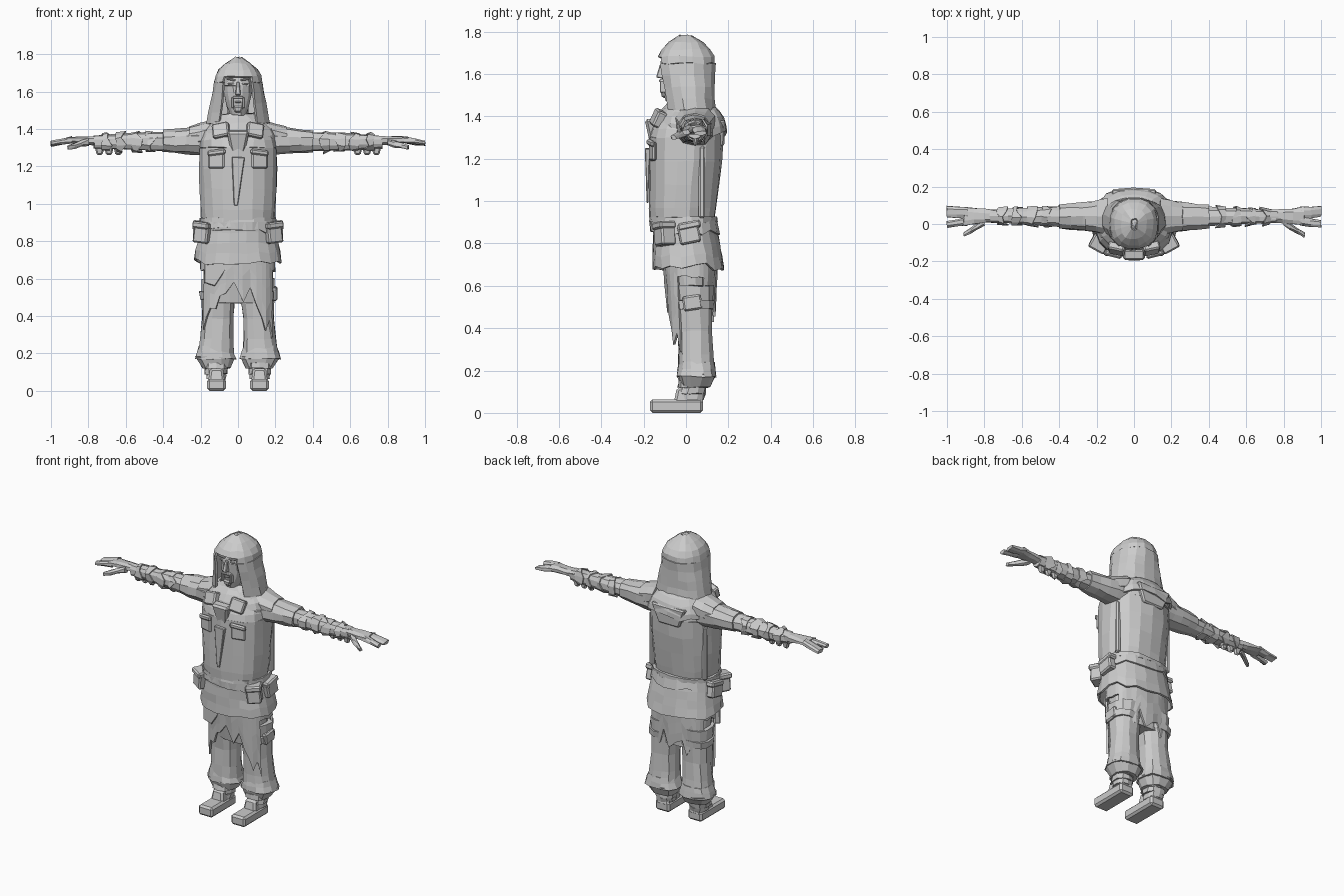
import bpy, bmesh, math, random
from mathutils import Matrix, Euler, Vector

random.seed(4)
if "Cube" in bpy.data.objects:
    bpy.data.objects.remove(bpy.data.objects["Cube"])

shade = (.6, .6, .6, 1)
grey = bpy.data.materials.new("plain_grey")
grey.use_nodes = True
grey.diffuse_color = shade
grey.node_tree.nodes["Principled BSDF"].inputs["Base Color"].default_value = shade


def finish(name, bm, thick=0, bevel=0):
    bmesh.ops.recalc_face_normals(bm, faces=bm.faces)
    mesh = bpy.data.meshes.new(name)
    bm.to_mesh(mesh)
    bm.free()
    mesh.materials.append(grey)
    part = bpy.data.objects.new(name, mesh)
    bpy.context.collection.objects.link(part)
    if thick:
        part.modifiers.new("thickness", 'SOLIDIFY').thickness = thick
    if bevel:
        edges = part.modifiers.new("edges", 'BEVEL')
        edges.width = bevel
        edges.segments = 1


def limb(name, start, end, low, high, side=1, sides=12, steps=4, bulge=0, curve=1,
         jitter=.004, hem=None, thick=0, opening=None):
    """Tapered tube along x or z; a hem rule lifts each column of an open cloth."""
    start, end, low, high = map(Vector, (start, end, low, high))
    run = end - start
    along_x = abs(run.x) > abs(run.z)
    angles = [(i + .5) * math.tau / sides for i in range(sides)]
    lifts = [hem(math.cos(a)) if hem else 0 for a in angles]
    bm = bmesh.new()
    rings = []
    for k in range(steps + 1):
        t = k / steps
        centre = start.lerp(end, t)
        radius = low.lerp(high, t ** curve) * (1 + bulge * math.sin(math.pi * t))
        ring = []
        for angle, lift in zip(angles, lifts):
            c, s = math.cos(angle), math.sin(angle)
            # Slightly squared cross-section
            a = radius.x * math.copysign(abs(c) ** .85, c)
            b = radius.y * math.copysign(abs(s) ** .85, s)
            point = centre + (Vector((0, a, b)) if along_x else Vector((a, b, 0)))
            point += run.normalized() * lift * (1 - t)
            point += Vector(random.uniform(-jitter, jitter) for _ in point)
            point.x *= side
            ring.append(bm.verts.new(point))
        rings.append(ring)
    for near, far in zip(rings, rings[1:]):
        for i in range(sides):
            bm.faces.new((near[i - 1], near[i], far[i], far[i - 1]))
    if not thick:
        bm.faces.new(rings[0])
        bm.faces.new(rings[-1])
    if opening:
        gone = [f for f in bm.faces if opening(f.calc_center_median())]
        bmesh.ops.delete(bm, geom=gone, context='FACES')
    finish(name, bm, thick)


def block(name, place, size, side=1, taper=1, turn=(0, 0, 0), bevel=.008):
    """Bevelled box; taper scales its lower end."""
    bm = bmesh.new()
    bmesh.ops.create_cube(bm, size=1)
    for v in bm.verts:
        if v.co.z < 0:
            v.co.x *= taper
            v.co.y *= taper
    spin = Euler((turn[0], turn[1] * side, turn[2] * side)).to_matrix().to_4x4()
    spot = Matrix.Translation((place[0] * side, place[1], place[2]))
    bm.transform(spot @ spin @ Matrix.Diagonal((*size, 1)))
    finish(name, bm, bevel=bevel)


def ragged(c):
    return random.uniform(0, .04)


def shredded(c):
    # Longest near the outer sides, shortest in the middle
    return .24 * (1 - abs(c)) + random.uniform(0, .17)


def face_gap(c):
    return c.y < -.05 and abs(c.x) < .075 and c.z < 1.69


# Coat body, skirt and belt
limb("coat_body", (0, -.02, .86), (0, 0, 1.3), (.19, .15), (.21, .175), sides=18, bulge=.03)
limb("coat_chest", (0, 0, 1.3), (0, .02, 1.46), (.21, .175), (.1, .1), sides=18, curve=2)
limb("coat_skirt", (0, .015, .67), (0, -.01, .9), (.235, .17), (.2, .15),
     sides=20, hem=ragged, thick=.012)
limb("torn_coat_hem", (0, -.005, .84), (0, -.01, .91), (.215, .165), (.205, .16),
     sides=20, steps=1, hem=ragged, thick=.01)
limb("belt", (0, -.01, .9), (0, -.01, .925), (.208, .162), (.206, .162), sides=18, steps=1)

# Hips and the torn cloth hanging over the legs
limb("hips", (0, .03, .47), (0, 0, .85), (.17, .09), (.185, .13), sides=16)
limb("torn_overcloth", (0, .027, .23), (0, .02, .76), (.2, .115), (.2, .13), sides=36,
     hem=shredded, thick=.012, opening=lambda c: abs(c.x) > .185 and c.z < .68)

# Shoulder cape, collar and back yoke
limb("shoulder_cape", (0, .025, 1.3), (0, .02, 1.465), (.21, .17), (.11, .1),
     sides=18, curve=2, bulge=.04, jitter=.006, hem=ragged, thick=.012)
limb("collar", (0, .01, 1.38), (0, .01, 1.48), (.165, .13), (.09, .085),
     sides=14, curve=2, jitter=.008)
block("back_yoke", (0, .168, 1.32), (.24, .04, .12), taper=.6)

# Head and hood
limb("neck", (0, 0, 1.38), (0, -.01, 1.52), (.06, .06), (.055, .065), steps=1)
limb("jaw", (0, -.04, 1.475), (0, -.02, 1.63), (.04, .055), (.08, .095), curve=.6)
limb("forehead", (0, -.02, 1.63), (0, 0, 1.75), (.08, .095), (.03, .05), curve=3)
limb("hood_drape", (0, .02, 1.43), (0, 0, 1.65), (.17, .12), (.13, .14),
     sides=16, thick=.014, opening=face_gap)
limb("hood_crown", (0, 0, 1.65), (0, 0, 1.783), (.13, .14), (.02, .03),
     sides=16, curve=2.2, thick=.014, opening=face_gap)
limb("hood_tip", (0, 0, 1.765), (0, 0, 1.783), (.03, .04), (.01, .01), steps=1, sides=8)

# Face
block("nose", (0, -.115, 1.615), (.016, .024, .07), taper=1.8, turn=(-.15, 0, 0), bevel=.004)
block("moustache", (0, -.11, 1.57), (.05, .03, .014), taper=1.3, bevel=.004)
block("chin_beard", (0, -.1, 1.505), (.055, .04, .035), taper=.7)
block("lower_lip", (0, -.108, 1.545), (.03, .02, .01), bevel=.003)
for s in (1, -1):
    block("beard_side", (.03, -.108, 1.54), (.014, .03, .055), s, bevel=.003)
    block("brow", (.038, -.108, 1.665), (.05, .02, .01), s, turn=(0, -.15, 0), bevel=.003)
    block("eye", (.038, -.108, 1.643), (.034, .009, .008), s, bevel=.002)

# Scarf
block("scarf_knot", (0, -.155, 1.3), (.12, .06, .18), taper=.4, turn=(.12, 0, 0), bevel=.012)
block("scarf_tail", (-.005, -.182, 1.12), (.07, .025, .26), taper=.3, turn=(0, .05, 0))

for s in (1, -1):
    # Chest pieces
    block("lapel", (.09, -.13, 1.39), (.09, .05, .08), s, turn=(-.4, .2, .2))
    block("chest_pocket", (.115, -.157, 1.235), (.09, .02, .09), s, turn=(0, 0, .25))
    block("pocket_flap", (.115, -.166, 1.275), (.1, .02, .03), s, turn=(0, .12, .25))
    block("side_strap", (.185, .075, 1.09), (.03, .03, .34), s)

    # Belt pouches with their flaps
    tilt, lean = (0, -.12, .5), (.2, -.05, 0)
    block("front_pouch", (.185, -.1, .84), (.085, .075, .1), s, turn=tilt)
    block("front_pouch_flap", (.185, -.105, .885), (.095, .085, .035), s, turn=tilt)
    block("side_pouch", (.215, .015, .845), (.05, .1, .09), s, turn=lean)
    block("side_pouch_flap", (.215, .015, .885), (.055, .11, .035), s, turn=lean)

    # Sleeves, wraps and torn cuff
    limb("shoulder_pad", (.14, .04, 1.38), (.26, .04, 1.35), (.1, .065), (.075, .065), s, 10, 2)
    limb("upper_sleeve", (.15, .04, 1.335), (.4, .04, 1.335), (.09, .08), (.065, .058), s, 10)
    limb("lower_sleeve", (.38, .04, 1.333), (.77, .04, 1.33), (.055, .053), (.036, .036), s, 10)
    for k in range(4):
        x, r = .43 + k * .08, .06 - k * .003
        limb("sleeve_wrap", (x, .04, 1.33), (x + .06, .04, 1.33), (r, r), (r - .005, r - .005),
             s, 10, 1, jitter=.006, hem=ragged, thick=.007)
    for k in range(3):
        block("torn_cuff", (.64 + k * .05, .045, 1.29), (.06, .035, .06), s, .5)

    # Hand
    limb("palm", (.74, .042, 1.337), (.91, .042, 1.342), (.032, .028), (.053, .017), s, 8, 3)
    limb("front_fingers", (.89, .015, 1.342), (1, 0, 1.325), (.025, .018), (.019, .013), s, 8, 2)
    limb("back_fingers", (.89, .06, 1.342), (1, .066, 1.32), (.034, .018), (.031, .013), s, 8, 2)
    limb("thumb", (.8, .01, 1.33), (.91, -.058, 1.3), (.022, .02), (.012, .012), s, 8, 3)

    # Trouser leg with flared cuff
    limb("trouser_leg", (.12, .05, .17), (.1, .035, .6), (.1, .09), (.1, .1), s, bulge=-.15)
    limb("trouser_flare", (.115, .045, .12), (.12, .05, .18), (.075, .07), (.11, .093), s, steps=1)
    limb("trouser_cuff", (.12, .05, .17), (.12, .05, .24), (.113, .096), (.09, .085), s, steps=2)
    limb("knee_wrap", (.11, .04, .49), (.11, .04, .53), (.096, .09), (.1, .095), s, steps=1)

    # Ankle wraps and boot
    for k in range(3):
        z, r = .06 + k * .03, .055 + k * .007
        limb("ankle_wrap", (.117, .03, z), (.117, .035, z + .03), (r, r), (r, r), s, 10, 1)
    block("boot_foot", (.115, -.045, .032), (.1, .25, .064), s, bevel=.012)
    block("boot_instep", (.115, .012, .08), (.07, .11, .08), s, 1.3, bevel=.012)

# Loose rags
block("thigh_pocket", (.195, .03, .52), (.03, .09, .07), turn=(.15, 0, 0))
block("hip_cloth", (-.13, -.09, .64), (.15, .02, .15), taper=.4, turn=(0, .3, 0))
